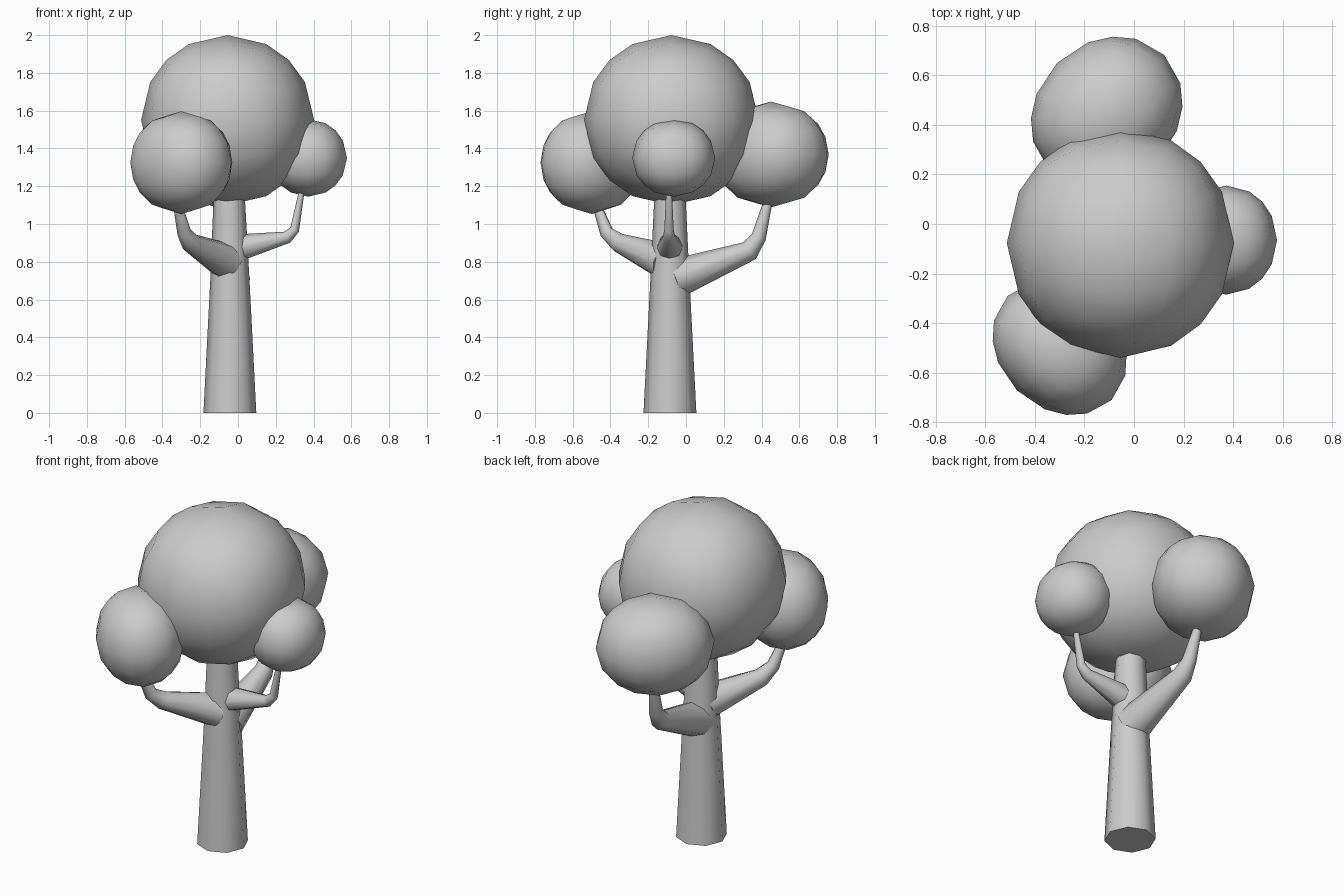
import bpy, bmesh
from math import radians
from mathutils import Matrix

if "Cube" in bpy.data.objects:
    bpy.data.objects.remove(bpy.data.objects["Cube"])


def limb(name, points):
    """Tapered eight-sided tube through (x, y, z, radius) points."""
    cu = bpy.data.curves.new(name, 'CURVE')
    cu.dimensions = '3D'
    cu.bevel_depth = 1.0
    cu.bevel_resolution = 2
    cu.use_fill_caps = True
    sp = cu.splines.new('POLY')
    sp.points.add(len(points) - 1)
    for p, (x, y, z, r) in zip(sp.points, points):
        p.co = (x, y, z, 1)
        p.radius = r
    ob = bpy.data.objects.new(name, cu)
    bpy.context.collection.objects.link(ob)
    bpy.ops.object.select_all(action='DESELECT')
    ob.select_set(True)
    bpy.context.view_layer.objects.active = ob
    bpy.ops.object.convert(target='MESH')
    bpy.ops.object.shade_smooth()


def foliage(name, centre, radii, turn=0):
    """Ball made from a subdivided cube, stretched and turned about z."""
    bm = bmesh.new()
    bmesh.ops.create_cube(bm, size=2)
    bmesh.ops.subdivide_edges(bm, edges=bm.edges[:], cuts=3, use_grid_fill=True)
    for v in bm.verts:
        v.co.normalize()
    bm.transform(Matrix.Translation(centre) @ Matrix.Rotation(radians(turn), 4, 'Z')
                 @ Matrix.Diagonal((*radii, 1)))
    for f in bm.faces:
        f.smooth = True
    me = bpy.data.meshes.new(name)
    bm.to_mesh(me)
    bm.free()
    bpy.context.collection.objects.link(bpy.data.objects.new(name, me))


# trunk and its three elbowed branches
limb("trunk", [(-.043, -.085, 0, .14), (-.043, -.085, .7, .104), (-.047, -.085, 1.2, .08)])
limb("front_branch", [(-.06, -.11, .80, .10), (-.25, -.355, .90, .053),
                      (-.285, -.42, .955, .038), (-.325, -.48, 1.12, .022)])
limb("right_branch", [(-.02, -.085, .87, .075), (.26, -.09, .93, .033),
                      (.30, -.09, .97, .025), (.342, -.09, 1.2, .014)])
limb("back_branch", [(-.04, -.06, .71, .105), (-.065, .335, .858, .056),
                     (-.07, .385, .93, .04), (-.09, .44, 1.14, .022)])

# foliage balls
foliage("crown", (-.055, -.077, 1.55), (.458, .463, .45))
foliage("front_foliage", (-.30, -.50, 1.325), (.297, .243, .272), -45)
foliage("right_foliage", (.372, -.065, 1.35), (.205, .22, .205))
foliage("back_foliage", (-.11, .45, 1.368), (.328, .283, .28), 45)
